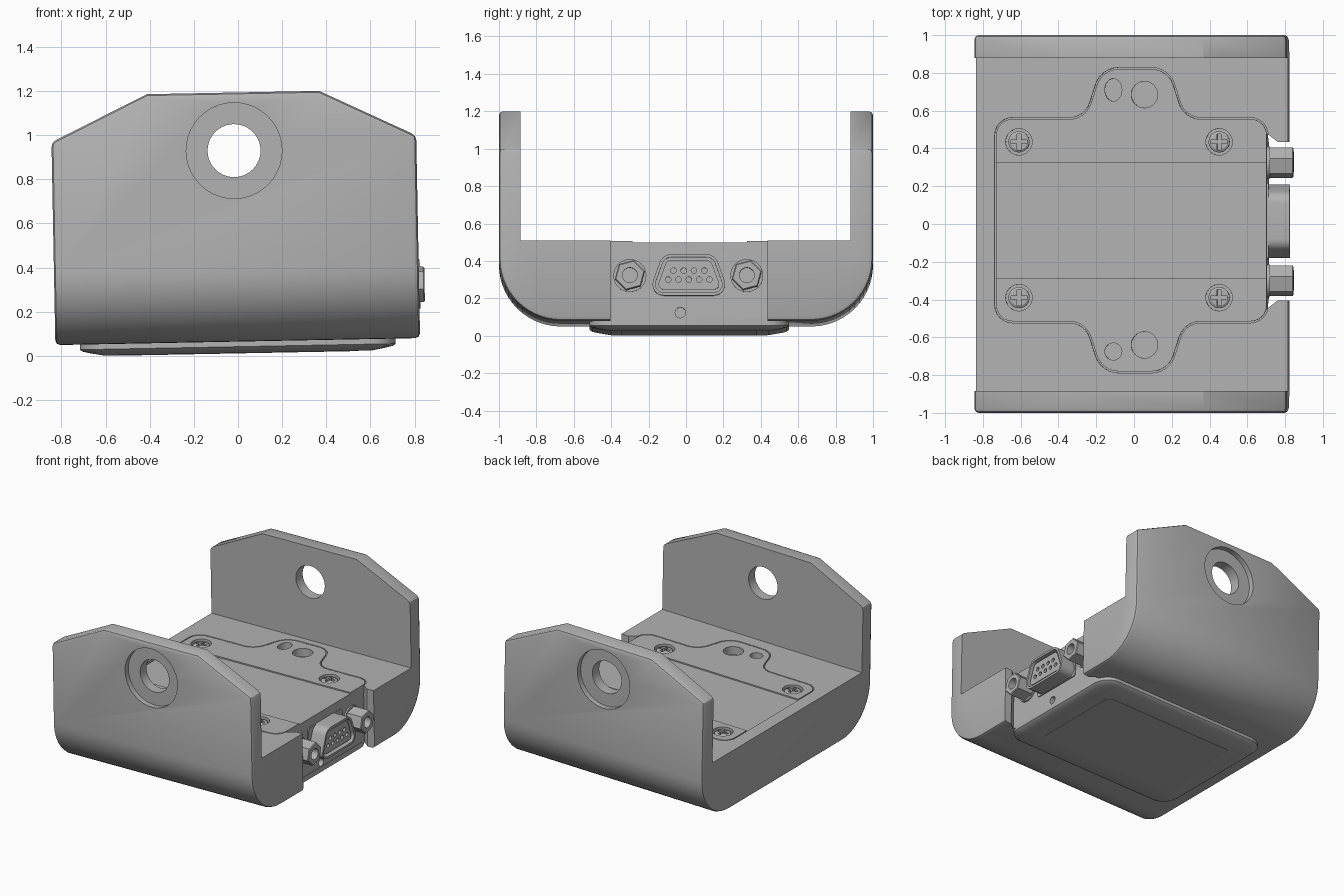
import bpy, bmesh, math
from mathutils import Vector

if "Cube" in bpy.data.objects:
    bpy.data.objects.remove(bpy.data.objects["Cube"], do_unlink=True)

grey = bpy.data.materials.new("machined_grey")
grey.use_nodes = True
grey.diffuse_color = (0.45, 0.45, 0.45, 1)
grey.node_tree.nodes["Principled BSDF"].inputs["Base Color"].default_value = (0.45, 0.45, 0.45, 1)

TILT = -0.0192          # the whole unit leans slightly about y
FLOOR = 0.494           # top of the cradle floor
FACE = 0.712            # connector face
MID_Y = 0.02            # centre of the cover and base pad
parts = []


def circle(a, b, r, n=32, turn=0.0, stretch=1.0):
    angles = [turn + math.tau * i / n for i in range(n)]
    return [Vector((a + r * math.cos(t), b + r * stretch * math.sin(t))) for t in angles]


def rounded(corners, steps=6):
    """Outline from (a, b, radius) corners, each replaced by an arc."""
    out = []
    for i, (a, b, r) in enumerate(corners):
        p = Vector((a, b))
        u = (Vector(corners[i - 1][:2]) - p).normalized()
        v = (Vector(corners[(i + 1) % len(corners)][:2]) - p).normalized()
        if r == 0:
            out.append(p)
            continue
        half = u.angle(v) / 2
        centre = p + (u + v).normalized() * (r / math.sin(half))
        start = p + u * (r / math.tan(half)) - centre
        end = p + v * (r / math.tan(half)) - centre
        sweep = math.pi - 2 * half
        for k in range(steps + 1):
            t = k / steps
            out.append(centre + (start * math.sin((1 - t) * sweep) + end * math.sin(t * sweep)) / math.sin(sweep))
    return out


def box2(a0, a1, b0, b1, r=0.0):
    return rounded([(a0, b0, r), (a1, b0, r), (a1, b1, r), (a0, b1, r)])


def grow(pts, d):
    """Offset a counter-clockwise outline outwards."""
    out = []
    for i, p in enumerate(pts):
        t = (pts[(i + 1) % len(pts)] - pts[i - 1]).normalized()
        out.append(p + Vector((t.y, -t.x)) * d)
    return out


def loft(name, axis, *solids):
    """Each solid is a list of (outline, height) rings along the axis."""
    place = {"x": lambda p, h: (h, p.x, p.y),
             "y": lambda p, h: (p.x, h, p.y),
             "z": lambda p, h: (p.x, p.y, h)}[axis]
    bm = bmesh.new()
    for rings in solids:
        loops = [[bm.verts.new(place(p, h)) for p in pts] for pts, h in rings]
        bm.faces.new(loops[0])
        bm.faces.new(loops[-1])
        for lo, hi in zip(loops, loops[1:]):
            for i in range(len(lo)):
                bm.faces.new((lo[i - 1], lo[i], hi[i], hi[i - 1]))
    bmesh.ops.recalc_face_normals(bm, faces=bm.faces)
    mesh = bpy.data.meshes.new(name)
    bm.to_mesh(mesh)
    bm.free()
    mesh.materials.append(grey)
    ob = bpy.data.objects.new(name, mesh)
    bpy.context.collection.objects.link(ob)
    return ob


def prism(pts, lo, hi):
    return [(pts, lo), (pts, hi)]


def part(name, axis, *solids):
    ob = loft(name, axis, *solids)
    parts.append(ob)
    return ob


def apply(ob, mod):
    bpy.context.view_layer.objects.active = ob
    bpy.ops.object.modifier_apply(modifier=mod.name)


def cut(ob, axis, *solids):
    cutter = loft("cutter", axis, *solids)
    cutter.hide_render = True
    mod = ob.modifiers.new("cut", "BOOLEAN")
    mod.operation = "DIFFERENCE"
    mod.solver = "EXACT"
    mod.object = cutter
    apply(ob, mod)
    bpy.data.objects.remove(cutter, do_unlink=True)


# Cradle: rounded U block, sloped shoulders, bevelled outer edges
outer = rounded([(-1, 0.065, 0.33), (1, 0.065, 0.33), (1, 1.193, 0), (-1, 1.193, 0)], 14)
cradle = part("cradle", "x", prism(outer, -0.826, 0.826))
bm = bmesh.new()
bm.from_mesh(cradle.data)
for side in (-1, 1):
    res = bmesh.ops.bisect_plane(bm, geom=bm.verts[:] + bm.edges[:] + bm.faces[:],
                                 plane_co=(side * 0.39, 0, 1.193), plane_no=(side * 0.21, 0, 0.436),
                                 clear_outer=True)
    rim = [e for e in res["geom_cut"] if isinstance(e, bmesh.types.BMEdge)]
    bmesh.ops.contextual_create(bm, geom=rim)
bmesh.ops.recalc_face_normals(bm, faces=bm.faces)
bm.to_mesh(cradle.data)
bm.free()
bevel = cradle.modifiers.new("bevel", "BEVEL")
bevel.width = 0.022
bevel.segments = 2
bevel.limit_method = "ANGLE"
bevel.angle_limit = math.radians(35)
apply(cradle, bevel)

# Space between the walls, connector notch, stepped wall holes
cut(cradle, "x", prism(box2(-0.885, 0.88, FLOOR, 1.5), -1, 1))
notch = rounded([(1, -0.405, 0), (1, 0.435, 0), (0.77, 0.435, 0), (FACE, 0.48, 0),
                 (FACE, -0.45, 0), (0.77, -0.405, 0)])
cut(cradle, "z", prism(notch, -0.1, 0.7))
cut(cradle, "y", prism(circle(0, 0.93, 0.12, 40), -1.2, 1.2))
for lo, hi in ((-1.2, -0.96), (0.96, 1.2)):
    cut(cradle, "y", prism(circle(0, 0.93, 0.217, 40), lo, hi))
cut(cradle, "x", prism(circle(-0.03, 0.11, 0.028, 20), FACE - 0.04, 0.8))

# Cover plate with a tab at each end, set in a recess
right = [(FACE, -0.515, 0.085), (FACE, 0.555, 0.085)]
back_tab = [(0.275, 0.555, 0.12), (0.19, 0.82, 0.12), (-0.16, 0.82, 0.12), (-0.245, 0.555, 0.12)]
left = [(-0.72, 0.555, 0.085), (-0.72, -0.515, 0.085)]
front_tab = [(a, 2 * MID_Y - b, r) for a, b, r in reversed(back_tab)]
outline = rounded(right + back_tab + left + front_tab)
cut(cradle, "z", prism(grow(outline, 0.008), FLOOR - 0.06, 0.7))
cover = part("cover_plate", "z", prism(outline, FLOOR - 0.062, FLOOR))
cut(cover, "x", prism(box2(-0.285, 0.325, FLOOR - 0.009, 0.6), -1, 1))
screws = [(x, y) for x in (-0.60, 0.46) for y in (-0.39, 0.435)]
cut(cover, "z", *[prism(circle(x, y, 0.07), FLOOR - 0.03, 0.6) for x, y in screws])
cut(cover, "z", prism(circle(0.065, 0.685, 0.07), 0.3, 0.6),
    prism(circle(0.065, -0.64, 0.07), 0.3, 0.6),
    prism(circle(-0.1, 0.71, 0.045, stretch=1.33), 0.3, 0.6),
    prism(circle(-0.1, -0.675, 0.045), 0.3, 0.6))

# Cross-head screws
for i, (x, y) in enumerate(screws):
    head = part(f"cover_screw_{i + 1}", "z",
                [(circle(x, y, 0.056), FLOOR - 0.04), (circle(x, y, 0.056), FLOOR - 0.012),
                 (circle(x, y, 0.044), FLOOR - 0.004)])
    for w, d in ((0.042, 0.01), (0.01, 0.042)):
        cut(head, "z", prism(box2(x - w, x + w, y - d, y + d), FLOOR - 0.025, 0.6))

# Base pad with softened lower edge and a thin panel
def pad_ring(inset, z):
    return (box2(-0.715 + inset, 0.715 - inset, -0.515 + inset, 0.55 - inset, 0.12 - inset / 2), z)


part("base_pad", "z", [pad_ring(0, 0.08), pad_ring(0, 0.042), pad_ring(0.012, 0.033),
                       pad_ring(0.04, 0.026), pad_ring(0.11, 0.0135)])
part("base_panel", "z", [pad_ring(0.17, 0.02), pad_ring(0.17, 0.0115)])

# Nine-pin socket: flange, hollow shell and drilled insert
shape = rounded([(-0.205, 0.2, 0.06), (0.235, 0.2, 0.06), (0.155, 0.42, 0.065), (-0.125, 0.42, 0.065)])
part("socket_flange", "x", prism(box2(-0.187, 0.217, 0.197, 0.42, 0.02), FACE - 0.02, FACE + 0.008))
shell = part("socket_shell", "x", prism(shape, FACE - 0.01, 0.831))
cut(shell, "x", prism(grow(shape, -0.016), 0.78, 0.9))
insert = part("socket_insert", "x", prism(grow(shape, -0.032), 0.77, 0.818))
pins = [(0.015 + 0.055 * (k - (n - 1) / 2), z) for n, z in ((5, 0.285), (4, 0.333)) for k in range(n)]
cut(insert, "x", *[prism(circle(y, z, 0.015, 16), 0.79, 0.9) for y, z in pins])

# Hexagonal jack posts beside the socket
for side, y in (("front", -0.3), ("back", 0.325)):
    part(f"{side}_post_washer", "x", prism(circle(y, 0.308, 0.088), FACE - 0.01, FACE + 0.012))
    post = part(f"{side}_jack_post", "x",
                [(circle(y, 0.308, 0.083, 6, 0.26), FACE - 0.01), (circle(y, 0.308, 0.083, 6, 0.26), 0.846),
                 (circle(y, 0.308, 0.077, 6, 0.26), 0.851)])
    cut(post, "x", prism(circle(y, 0.308, 0.04), 0.78, 0.9))

# Shading and final lean
for ob in parts:
    ob.rotation_euler.y = TILT
    bpy.ops.object.select_all(action="DESELECT")
    ob.select_set(True)
    bpy.context.view_layer.objects.active = ob
    bpy.ops.object.shade_smooth_by_angle(angle=math.radians(25))
